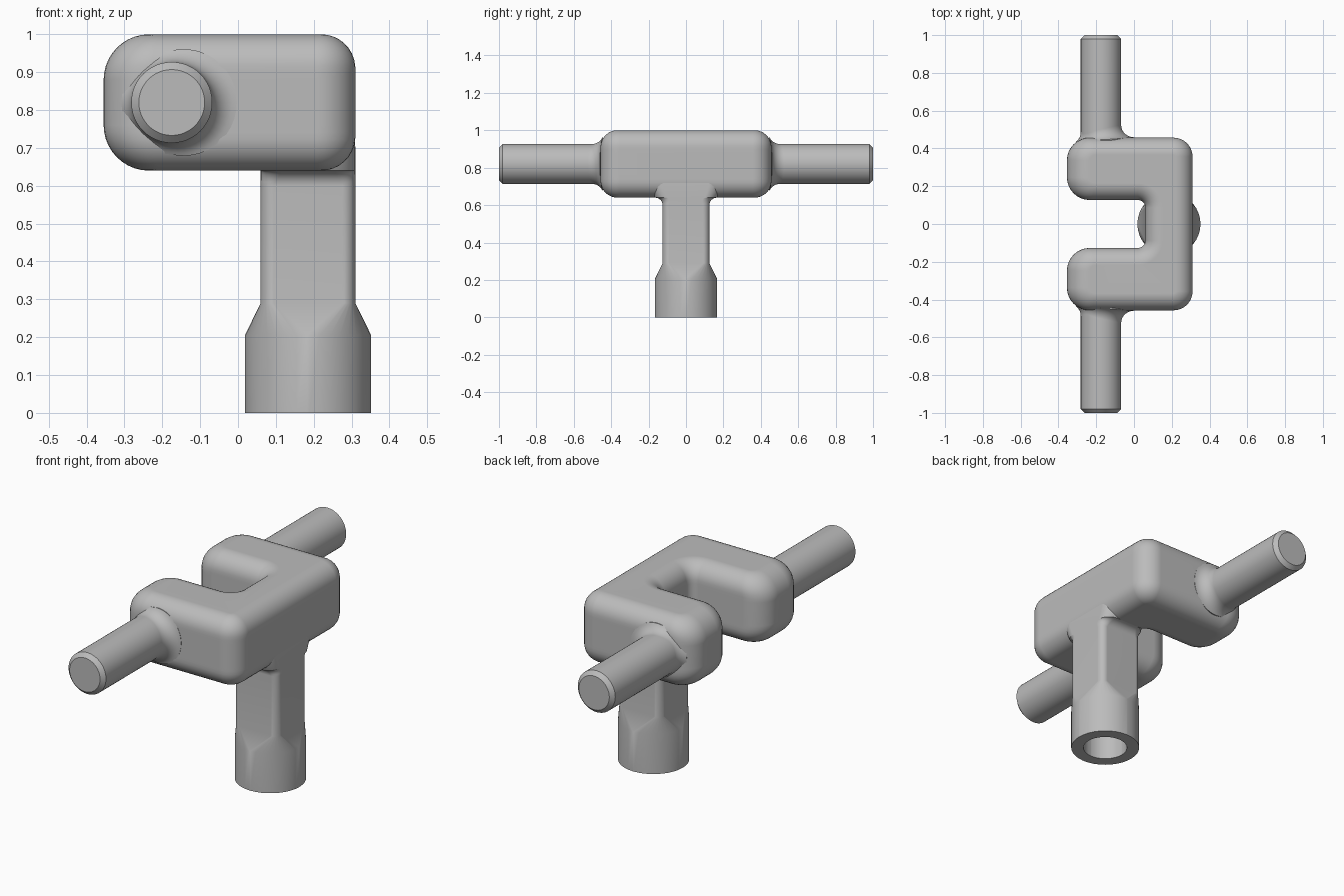
import bpy, bmesh
from math import sin, cos, pi, sqrt, radians
from mathutils import Vector

cube = bpy.data.objects.get("Cube")
if cube:
    bpy.data.objects.remove(cube, do_unlink=True)

steel = bpy.data.materials.new("grey metal")
steel.use_nodes = True
steel.diffuse_color = (0.5, 0.5, 0.5, 1)
steel.node_tree.nodes["Principled BSDF"].inputs["Base Color"].default_value = (0.5, 0.5, 0.5, 1)


def loft(name, rings, mirror_y=False):
    """Skin a list of equal-length closed rings and cap both ends."""
    bm = bmesh.new()
    loops = [[bm.verts.new(p) for p in ring] for ring in rings]
    for a, b in zip(loops, loops[1:]):
        for i in range(len(a)):
            j = (i + 1) % len(a)
            bm.faces.new((a[i], a[j], b[j], b[i]))
    bm.faces.new(loops[0])
    bm.faces.new(loops[-1])
    bmesh.ops.recalc_face_normals(bm, faces=bm.faces)
    mesh = bpy.data.meshes.new(name)
    bm.to_mesh(mesh)
    bm.free()
    mesh.materials.append(steel)
    obj = bpy.data.objects.new(name, mesh)
    bpy.context.collection.objects.link(obj)
    bpy.ops.object.select_all(action='DESELECT')
    obj.select_set(True)
    bpy.context.view_layer.objects.active = obj
    bpy.ops.object.shade_smooth_by_angle(angle=radians(35))
    if mirror_y:
        mod = obj.modifiers.new("Mirror", 'MIRROR')
        mod.use_axis = (False, True, False)
    mod = obj.modifiers.new("Weighted normals", 'WEIGHTED_NORMAL')
    mod.keep_sharp = True
    return obj


# Yoke: U outline with rounded corners, lofted with rounded top and bottom edges
half = [(0.31, 0.457), (-0.355, 0.457), (-0.355, 0.127), (0.06, 0.127)]
outline = [Vector(p) for p in half] + [Vector((x, -y)) for x, y in reversed(half)]
EDGE, END = 0.09, 0.12      # edge rounding, and the larger one on the arm ends
Z0, Z1 = 0.64, 1.0


def inset(h, r):
    return r - sqrt(max(r * r - (r - h) ** 2, 0)) if h < r else 0


def yoke_ring(h, z):
    pts, n = [], len(outline)
    for i, p in enumerate(outline):
        before, after = p - outline[i - 1], outline[(i + 1) % n] - p
        side = 1 if before.cross(after) > 0 else -1
        normals = [Vector((-e.y, e.x)).normalized() for e in (before, after)]
        amounts = [inset(h, END if m.x > 0.5 and p.x < -0.3 else EDGE) for m in normals]
        corner = p + normals[0] * amounts[0] + normals[1] * amounts[1]
        base = 0.04 if side < 0 else (END if p.x < 0 else 0.1)
        r = max(base - side * min(amounts), 0.008)
        centre = corner + (normals[0] + normals[1]) * side * r
        for k in range(9):
            a = k * pi / 16
            q = centre - side * r * (normals[0] * cos(a) + normals[1] * sin(a))
            pts.append((q.x, q.y, z))
    return pts


heights = [END * (1 - cos(k * pi / 20)) for k in range(11)]
loft("yoke", [yoke_ring(h, Z0 + h) for h in heights] +
     [yoke_ring(h, Z1 - h) for h in reversed(heights)])

# Pins: round bars with a chamfered tip and a fillet that follows the rounded arm
PX, PZ, PR, FIL = -0.175, 0.82, 0.107, 0.065


def pin_ring(fn):
    pts = []
    for k in range(48):
        t = 2 * pi * k / 48
        r, y = fn(t)
        pts.append((PX + r * cos(t), y, PZ + r * sin(t)))
    return pts


def fillet(t, f):
    c = cos(t)
    if c > 0:
        sweep, y = 58 + 32 * c, 0.5015 + 0.0235 * c
    else:
        sweep, y = 58 + 5 * c, 0.5015 + 0.0145 * c - 0.012 * sin(2 * t) ** 2
    a = radians(sweep) * f
    return PR + FIL * (1 - cos(a)), y - FIL * sin(a)


def sunk(t):
    r, y = fillet(t, 1)
    return r * 0.9, 0.38


pin = [pin_ring(sunk)]
pin += [pin_ring(lambda t, f=f: fillet(t, f / 8)) for f in range(8, -1, -1)]
pin += [pin_ring(lambda t, s=s: s) for s in ((PR, 0.98), (PR - 0.02, 1.0))]
loft("pins", pin, mirror_y=True)

# Stem: hollow round socket blending to a square post, flared into the yoke
SX = 0.185


def post_ring(hx, hy, r, z):
    pts = []
    for q in range(4):
        sx, sy = (1, -1, -1, 1)[q], (1, 1, -1, -1)[q]
        for k in range(10):
            a = (q + k / 9 * 0.98 + 0.01) * pi / 2
            pts.append((SX + sx * (hx - r) + r * cos(a), sy * (hy - r) + r * sin(a), z))
    return pts


def round_ring(r, z):
    return post_ring(r, r, r, z)


W, F = 0.125, 0.04
stem = [round_ring(0.107, 0.25), round_ring(0.107, 0), round_ring(0.167, 0),
        round_ring(0.167, 0.205), post_ring(W, W, 0.035, 0.29)]
for k in range(7):
    a = k * pi / 12
    stem.append(post_ring(W, W + F * (1 - cos(a)), 0.035 + 0.03 * k / 6, 0.60 + F * sin(a)))
stem += [post_ring(W, 0.2, 0.08, 0.7), post_ring(W - 0.003, 0.2, 0.08, 0.74)]
loft("stem", stem)
